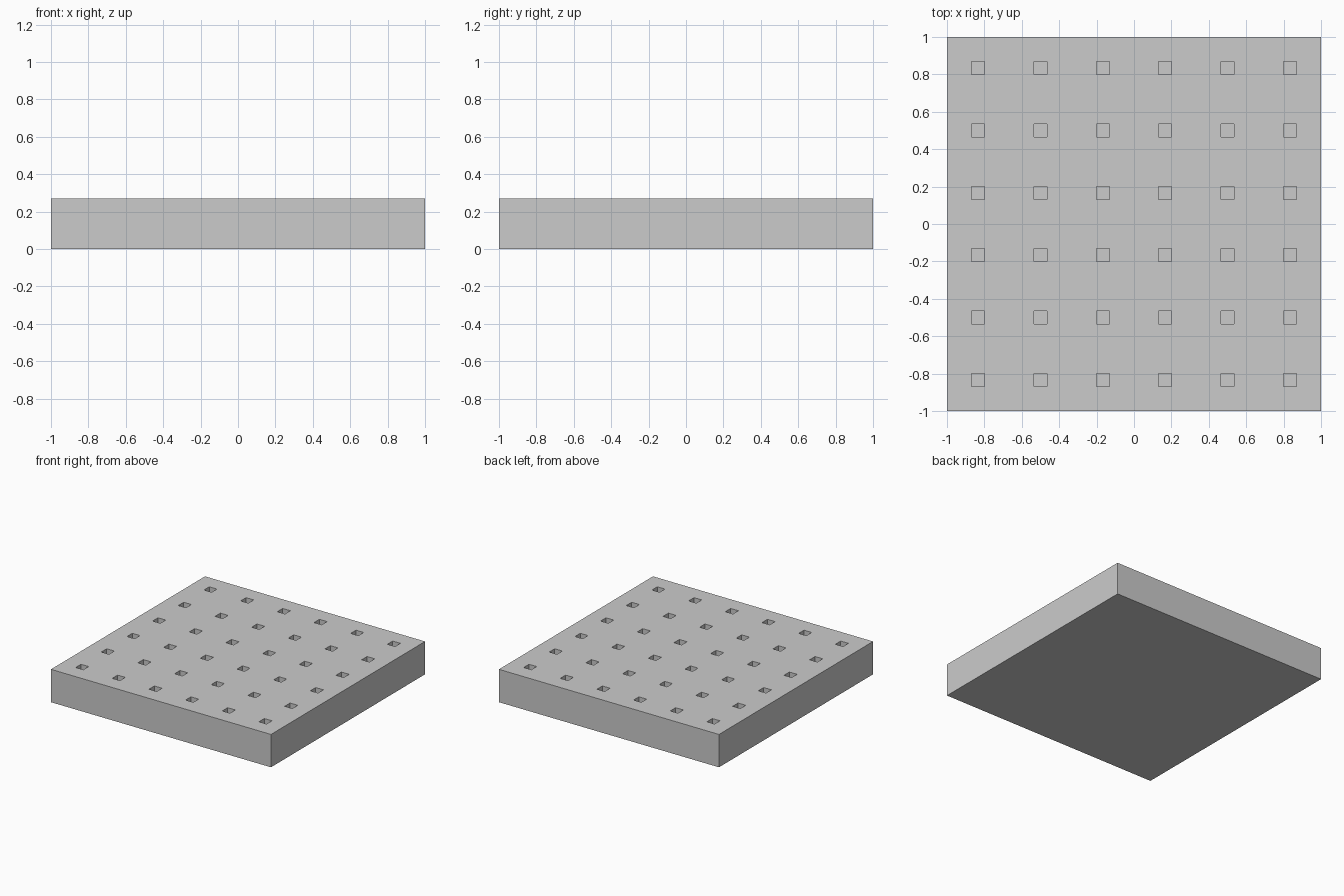
import bpy, bmesh

if "Cube" in bpy.data.objects:
    bpy.data.objects.remove(bpy.data.objects["Cube"])

HEIGHT = 0.27      # block thickness
CELLS = 6          # holes per side
HOLE = 0.07        # square hole width
DEPTH = 0.13       # blind hole depth
PITCH = 2 / CELLS


def box(bm, centre, size):
    verts = bmesh.ops.create_cube(bm, size=1)["verts"]
    bmesh.ops.scale(bm, vec=size, verts=verts)
    bmesh.ops.translate(bm, vec=centre, verts=verts)


def make_object(name, bm):
    mesh = bpy.data.meshes.new(name)
    bm.to_mesh(mesh)
    bm.free()
    obj = bpy.data.objects.new(name, mesh)
    bpy.context.collection.objects.link(obj)
    return obj


# Solid square block
bm = bmesh.new()
box(bm, (0, 0, HEIGHT / 2), (2, 2, HEIGHT))
block = make_object("perforated_block", bm)

# Grid of square pegs that cut the blind holes in the top
bm = bmesh.new()
for i in range(CELLS):
    for j in range(CELLS):
        x, y = (-1 + (k + 0.5) * PITCH for k in (i, j))
        box(bm, (x, y, HEIGHT), (HOLE, HOLE, 2 * DEPTH))
cutter = make_object("hole_cutter", bm)
cutter.hide_render = True
cutter.hide_set(True)

cut = block.modifiers.new("holes", "BOOLEAN")
cut.operation = "DIFFERENCE"
cut.solver = "EXACT"
cut.object = cutter
